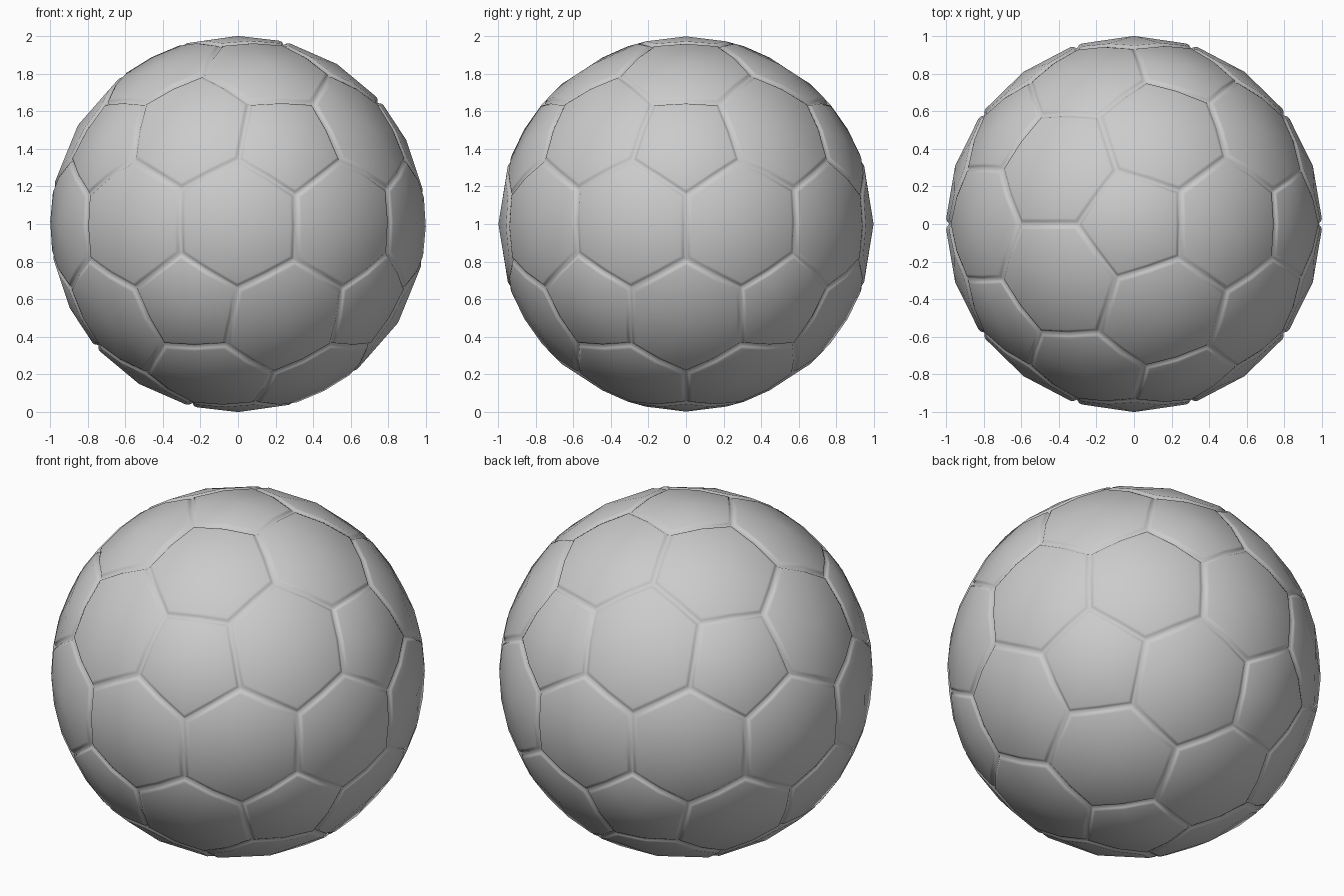
import bpy, bmesh
from mathutils import Vector

if "Cube" in bpy.data.objects:
    bpy.data.objects.remove(bpy.data.objects["Cube"])

CENTRE = Vector((0, 0, 1))
# (inset towards the panel middle, distance from ball centre): seam floor, rounded lip, panel border
RINGS = [(0.0, 0.982), (0.05, 0.995), (0.10, 0.999)]

# helper sphere: each of its 42 vertices is the middle of one panel,
# each of its faces marks a corner where three panels meet
guide = bmesh.new()
bmesh.ops.create_icosphere(guide, subdivisions=2, radius=1.0)
guide.normal_update()


def ordered_corners(vert):
    """Panel corner directions, counter-clockwise around the panel middle."""
    n = vert.co.normalized()
    u = n.orthogonal().normalized()
    ref = n.cross(u)
    pts = [f.calc_center_median().normalized() for f in vert.link_faces]
    from math import atan2
    return sorted(pts, key=lambda p: atan2(p.dot(ref), p.dot(u)))


ball = bmesh.new()
for v in guide.verts:
    mid = v.co.normalized()
    corners = ordered_corners(v)

    # outline of the panel with one extra point halfway along each seam
    outline = []
    for a, b in zip(corners, corners[1:] + corners[:1]):
        outline += [a, (a + b).normalized()]

    # concentric rings from the seam floor up to the panel surface
    rings = [[ball.verts.new(p.lerp(mid, t).normalized() * r + CENTRE) for p in outline]
             for t, r in RINGS]
    top = ball.verts.new(mid + CENTRE)
    count = len(outline)
    for i in range(count):
        j = (i + 1) % count
        for lo, hi in zip(rings, rings[1:]):
            ball.faces.new((lo[i], lo[j], hi[j], hi[i]))
        ball.faces.new((rings[-1][i], rings[-1][j], top))

# join neighbouring panels along the seams
bmesh.ops.remove_doubles(ball, verts=ball.verts, dist=0.0005)
bmesh.ops.recalc_face_normals(ball, faces=ball.faces)
for f in ball.faces:
    f.smooth = True

mesh = bpy.data.meshes.new("panelled_ball")
ball.to_mesh(mesh)
ball.free()
guide.free()
bpy.context.collection.objects.link(bpy.data.objects.new("panelled_ball", mesh))
